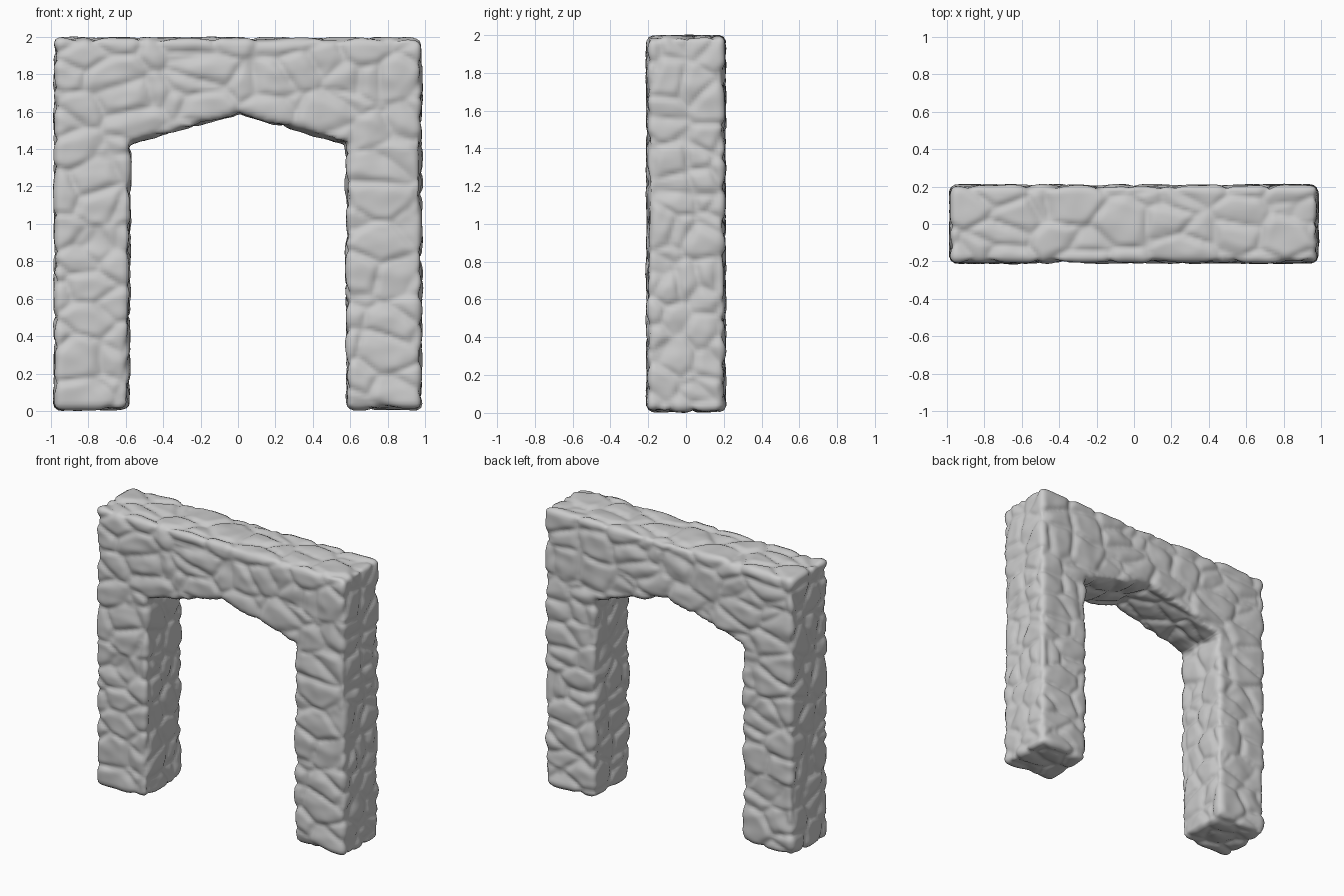
import bpy
import bmesh
import math
from mathutils import Vector, noise

if "Cube" in bpy.data.objects:
    bpy.data.objects.remove(bpy.data.objects["Cube"])

DEPTH = 0.19      # half thickness of the wall
stone = bpy.data.materials.new("grey_stone")
stone.diffuse_color = (0.6, 0.6, 0.6, 1)
stone.use_nodes = True
stone.node_tree.nodes["Principled BSDF"].inputs["Base Color"].default_value = stone.diffuse_color

# Gate outline: two piers joined by a lintel with a shallow pointed underside
half = [(0, 1.60), (0.59, 1.435), (0.60, 0.018), (0.965, 0.018), (0.965, 1.972)]
outline = half + [(-x, z) for x, z in reversed(half[1:])]

bm = bmesh.new()
face = bm.faces.new([bm.verts.new((x, -DEPTH, z)) for x, z in outline])
ext = bmesh.ops.extrude_face_region(bm, geom=[face])
bmesh.ops.translate(bm, vec=(0, 2 * DEPTH, 0),
                    verts=[g for g in ext["geom"] if isinstance(g, bmesh.types.BMVert)])
bmesh.ops.recalc_face_normals(bm, faces=bm.faces)
mesh = bpy.data.meshes.new("stone_gate")
bm.to_mesh(mesh)
bm.free()
gate = bpy.data.objects.new("stone_gate", mesh)
bpy.context.collection.objects.link(gate)

# Even, dense skin for the carving
remesh = gate.modifiers.new("even_skin", "REMESH")
remesh.mode = "VOXEL"
remesh.voxel_size = 0.015
bm = bmesh.new()
bm.from_object(gate, bpy.context.evaluated_depsgraph_get())
gate.modifiers.clear()
bm.normal_update()


def stone_height(p):
    """Rounded stones with narrow joints, plus fine weathering."""
    wobble = noise.noise_vector(p * 4) * 0.025
    q = p + wobble
    cell = Vector((q.x / 0.24, q.y / 0.17, q.z / 0.17))
    dist = noise.voronoi(cell)[0]
    pillow = min(1.0, (dist[1] - dist[0]) / 0.30)
    rough = noise.noise(Vector((p.x * 9, p.y * 9, p.z * 13)))
    return 0.026 * math.sqrt(pillow) - 0.006 + 0.008 * rough


# Push the stones outward along the skin
moves = [(v, v.normal * stone_height(v.co)) for v in bm.verts]
for v, move in moves:
    v.co += move
bmesh.ops.smooth_vert(bm, verts=bm.verts, factor=0.5,
                      use_axis_x=True, use_axis_y=True, use_axis_z=True)
low = min(v.co.z for v in bm.verts)
bmesh.ops.translate(bm, verts=bm.verts, vec=(0, 0, -low))
for f in bm.faces:
    f.smooth = True
bm.to_mesh(mesh)
bm.free()
mesh.materials.append(stone)
